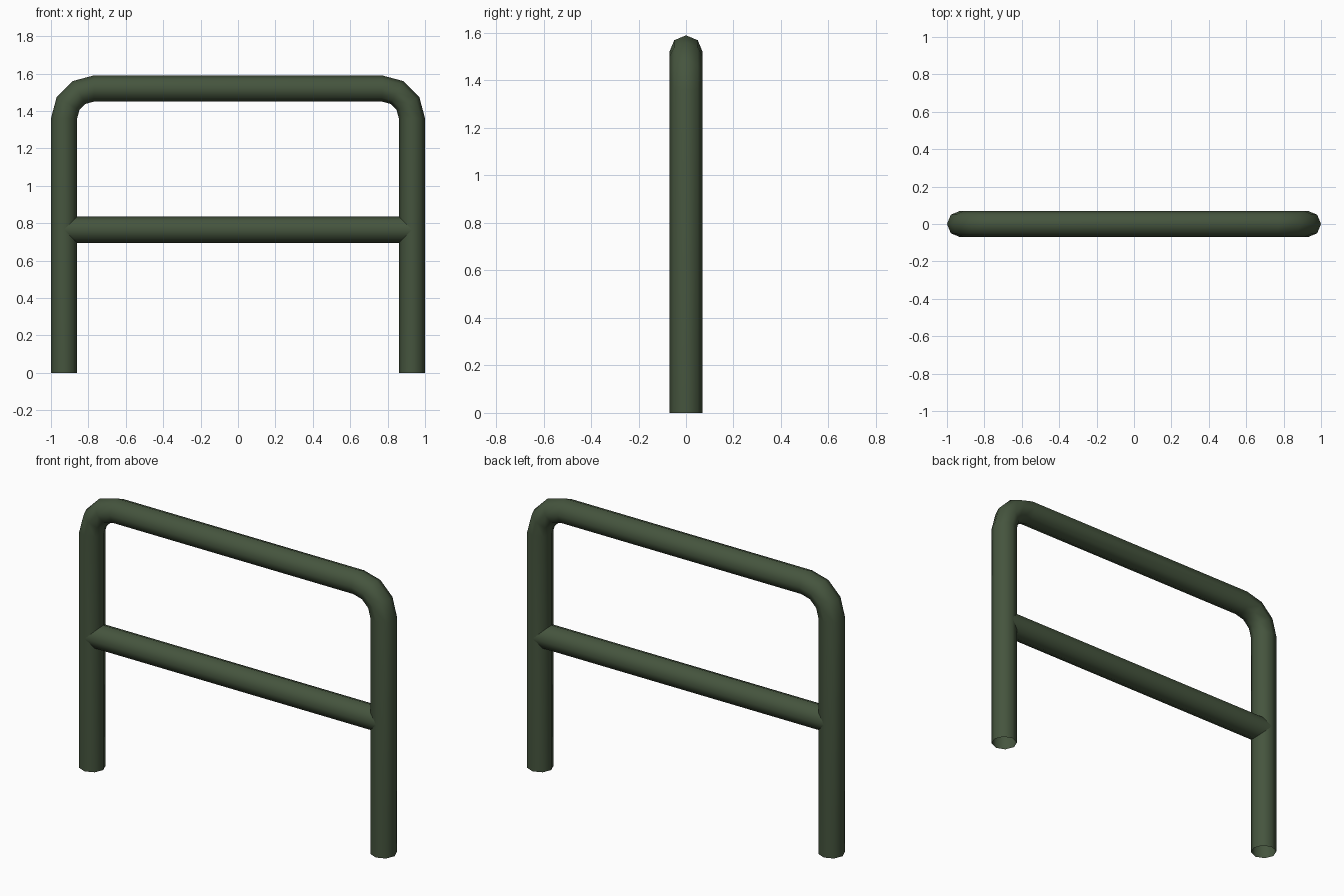
import bpy
import bmesh
from math import cos, sin, pi
from mathutils import Vector

cube = bpy.data.objects.get("Cube")
if cube:
    bpy.data.objects.remove(cube, do_unlink=True)

RADIUS = 0.07      # tube radius
SIDES = 8
LEG_X = 0.93       # tube centre line of the legs
TOP_Z = 1.52       # tube centre line of the top rail
BEND = 0.16        # bend radius on the centre line
BEND_STEPS = 3
BAR_Z = 0.765

green = bpy.data.materials.new("dark_olive_green")
green.use_nodes = True
colour = (0.06, 0.09, 0.048, 1)
green.diffuse_color = colour
bsdf = next(n for n in green.node_tree.nodes if n.type == "BSDF_PRINCIPLED")
bsdf.inputs["Base Color"].default_value = colour


def make_tube(name, stations):
    """Sweep an open octagonal tube through (centre, outward direction) pairs."""
    bm = bmesh.new()
    rings = []
    for centre, out in stations:
        ring = []
        for i in range(SIDES):
            a = 2 * pi * i / SIDES
            offset = out * cos(a) + Vector((0, 1, 0)) * sin(a)
            ring.append(bm.verts.new(centre + offset * RADIUS))
        rings.append(ring)
    for r0, r1 in zip(rings, rings[1:]):
        for i in range(SIDES):
            j = (i + 1) % SIDES
            bm.faces.new((r0[i], r1[i], r1[j], r0[j])).smooth = True
    # Face the walls outward
    bm.normal_update()
    bm.faces.ensure_lookup_table()
    face = bm.faces[0]
    middle = (stations[0][0] + stations[1][0]) / 2
    if face.normal.dot(face.calc_center_median() - middle) < 0:
        bmesh.ops.reverse_faces(bm, faces=bm.faces[:])
    mesh = bpy.data.meshes.new(name)
    bm.to_mesh(mesh)
    bm.free()
    mesh.materials.append(green)
    obj = bpy.data.objects.new(name, mesh)
    bpy.context.collection.objects.link(obj)


def mirrored(v):
    return Vector((-v.x, v.y, v.z))


# Bent frame: right leg and corner, then mirrored to the left
half = [(Vector((-LEG_X, 0, 0)), Vector((-1, 0, 0)))]
bend_centre = Vector((BEND - LEG_X, 0, TOP_Z - BEND))
for k in range(BEND_STEPS + 1):
    a = pi / 2 * k / BEND_STEPS
    out = Vector((-cos(a), 0, sin(a)))
    half.append((bend_centre + out * BEND, out))
other = [(mirrored(c), mirrored(o)) for c, o in reversed(half)]
make_tube("bent_frame", half + other)

# Middle rail running between the legs
up = Vector((0, 0, 1))
make_tube("middle_rail", [(Vector((x, 0, BAR_Z)), up) for x in (-LEG_X, LEG_X)])
